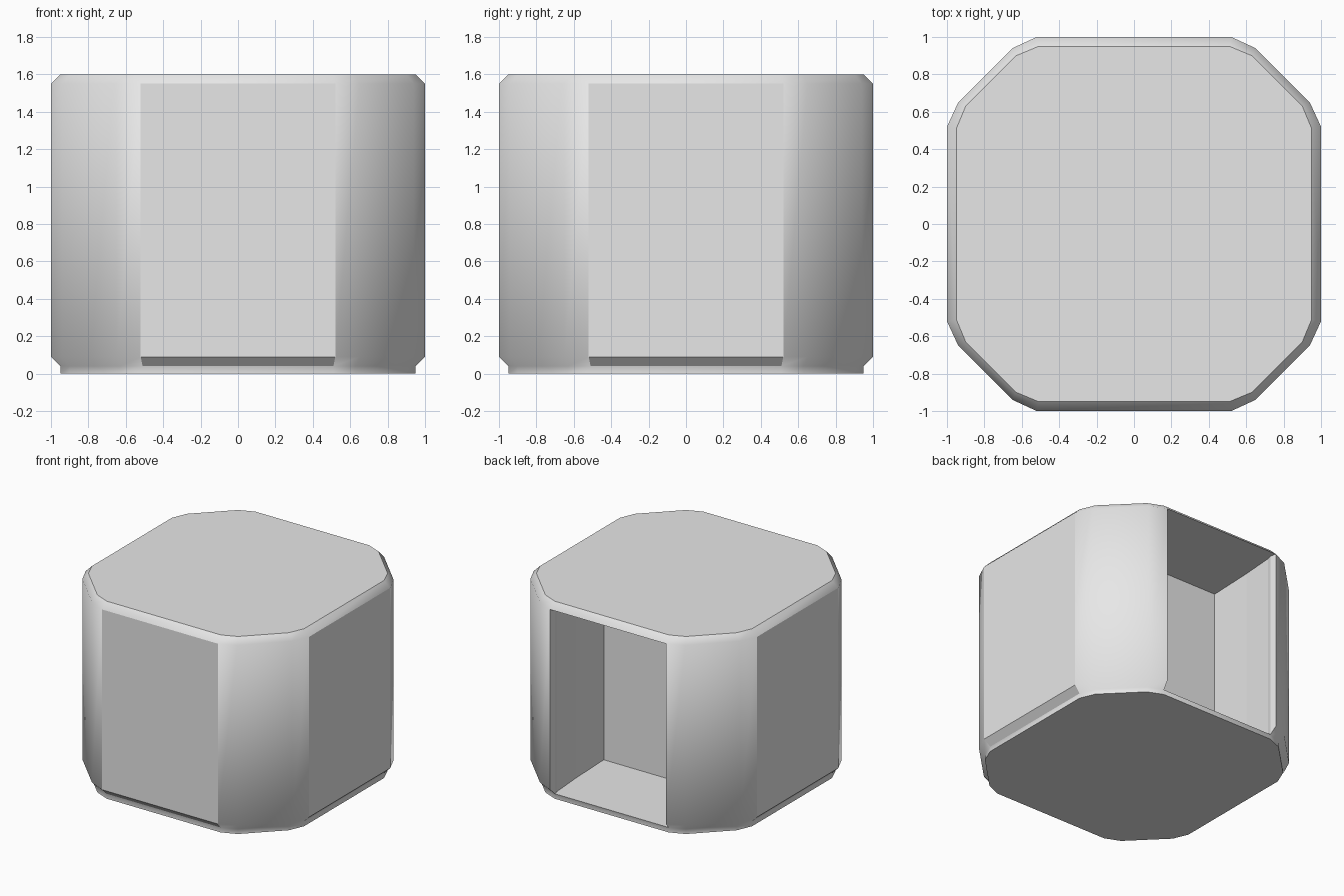
import bpy, bmesh

if "Cube" in bpy.data.objects:
    bpy.data.objects.remove(bpy.data.objects["Cube"])

grey = bpy.data.materials.new("light_grey")
grey.diffuse_color = (0.8, 0.8, 0.8, 1)
grey.use_nodes = True
grey.node_tree.nodes["Principled BSDF"].inputs["Base Color"].default_value = grey.diffuse_color


def make_object(name, bm):
    mesh = bpy.data.meshes.new(name)
    bm.to_mesh(mesh)
    bm.free()
    mesh.materials.append(grey)
    obj = bpy.data.objects.new(name, mesh)
    bpy.context.collection.objects.link(obj)
    return obj


def four_corners(points):
    """Repeat one corner profile around the z axis."""
    ring = []
    for _ in range(4):
        ring += points
        points = [(-y, x) for x, y in points]
    return ring


# Rounded-square outlines, counter-clockwise
outer = four_corners([(1, .52), (.94, .65), (.65, .94), (.52, 1)])
inner = four_corners([(.95, .51), (.90, .63), (.63, .90), (.51, .95)])

# Outer shell: plinth, lower chamfer, walls, upper chamfer
bm = bmesh.new()
levels = [(inner, 0), (inner, .04), (outer, .09), (outer, 1.55), (inner, 1.6)]
rings = [[bm.verts.new((x, y, z)) for x, y in pts] for pts, z in levels]
count = len(outer)
for layer, (low, high) in enumerate(zip(rings, rings[1:])):
    for i in range(count):
        j = (i + 1) % count
        is_panel = i % 4 == 3 and layer in (1, 2)
        if is_panel and i == 3:
            continue  # open doorway at the back
        face = bm.faces.new((low[i], low[j], high[j], high[i]))
        face.smooth = not is_panel
bm.faces.new(rings[-1])
bm.faces.new(rings[0][::-1])
make_object("shell", bm)

# Recess behind the doorway: jambs, splayed side walls, back wall
bm = bmesh.new()
side = [(.52, 1), (.51, .95), (.52, .91), (.54, .64), (.555, .26)]
path = side + [(-x, y) for x, y in reversed(side)]
last = len(path) - 1
low = [bm.verts.new((x, y, .09 if i in (0, last) else .04))
       for i, (x, y) in enumerate(path)]
high = [bm.verts.new((x, y, 1.55)) for x, y in path]
for i in range(last):
    bm.faces.new((low[i], low[i + 1], high[i + 1], high[i]))
bm.faces.new(low[1:-1][::-1])  # floor
bm.faces.new(high)             # ceiling
make_object("recess", bm)
